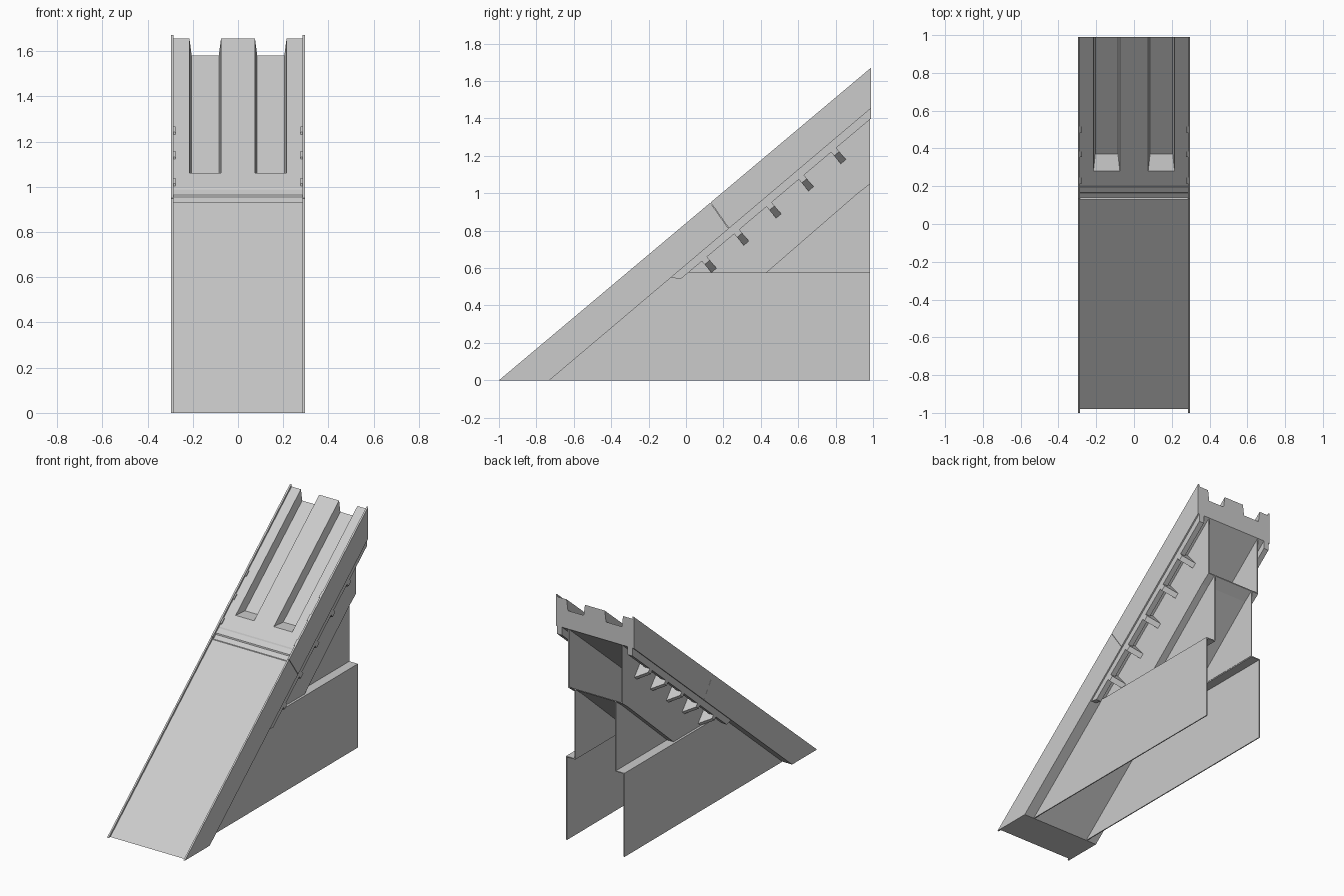
import bpy, bmesh
from mathutils import Vector

cube = bpy.data.objects.get("Cube")
if cube:
    bpy.data.objects.remove(cube)

SLOPE = 0.84
BACK = 0.99

grey = bpy.data.materials.new("light_grey")
grey.use_nodes = True
COLOUR = (0.6, 0.6, 0.6, 1)
grey.diffuse_color = COLOUR
grey.node_tree.nodes["Principled BSDF"].inputs["Base Color"].default_value = COLOUR


def top(y, drop=0.0):
    """Height of the ramp's slope at y, lowered by drop."""
    return SLOPE * (y + 1) - drop


def add_prism(bm, profile, x0, x1):
    """Extrude a closed (y, z) profile from x0 to x1."""
    ends = [[bm.verts.new((x, y, z)) for y, z in profile] for x in (x0, x1)]
    bm.faces.new(ends[0])
    bm.faces.new(ends[1][::-1])
    n = len(profile)
    for i in range(n):
        j = (i + 1) % n
        bm.faces.new((ends[0][i], ends[1][i], ends[1][j], ends[0][j]))


def finish(name, bm, mirror=False):
    bmesh.ops.recalc_face_normals(bm, faces=bm.faces)
    mesh = bpy.data.meshes.new(name)
    bm.to_mesh(mesh)
    bm.free()
    mesh.materials.append(grey)
    ob = bpy.data.objects.new(name, mesh)
    bpy.context.collection.objects.link(ob)
    if mirror:
        ob.modifiers.new("Mirror", 'MIRROR')
    return ob


def prism(name, profile, x0, x1, mirror=False):
    bm = bmesh.new()
    add_prism(bm, profile, x0, x1)
    return finish(name, bm, mirror)


# Sloping deck with a shallow cross joint
DROP = 0.016
deck = prism("ramp_deck", [
    (-0.98, 0), (0.13, top(0.13, DROP)), (0.14, top(0.13, DROP)),
    (0.165, top(0.165, DROP + 0.008)), (0.167, top(0.167, DROP)),
    (0.195, top(0.195, DROP)), (0.198, top(0.198, DROP + 0.005)),
    (0.203, top(0.203, DROP)), (BACK, top(BACK, DROP)),
    (BACK, 1.455), (-0.73, 0)], -0.286, 0.286)

# Two troughs with flared walls and a level front ledge
bm = bmesh.new()
for x0, x1 in ((-0.205, -0.085), (0.085, 0.205)):
    first = len(bm.verts)
    add_prism(bm, [(0.28, 1.06), (0.37, 1.06), (1.2, 1.757), (1.2, 1.9), (0.2, 1.06)], x0, x1)
    bm.verts.ensure_lookup_table()
    middle = (x0 + x1) / 2
    for v in bm.verts[first:]:
        flare = 0.13 * (v.co.z - SLOPE * v.co.y - 0.749)
        v.co.x += flare if v.co.x > middle else -flare
cutter = finish("trough_cutter", bm)
cutter.hide_render = True
cutter.display_type = 'WIRE'
cut = deck.modifiers.new("Troughs", 'BOOLEAN')
cut.operation = 'DIFFERENCE'
cut.solver = 'EXACT'
cut.object = cutter

# Side rails, split at a seam
prism("lower_side_rail", [(-1, 0), (0.13, top(0.13)), (0.228, 0.81), (-0.73, 0)],
      0.285, 0.296, True)
prism("upper_side_rail", [(0.132, top(0.132)), (BACK, top(BACK)), (BACK, 1.455), (0.23, 0.812)],
      0.285, 0.297, True)

# Bar beneath each rail
prism("under_rail_bar", [(-0.08, 0.55), (-0.03, 0.54), (0.0, 0.565), (BACK, 1.40), (BACK, 1.455)],
      0.25, 0.287, True)

# Brackets: square to the slope, outer end slanting in to the wall
along = Vector((0, 1, SLOPE)).normalized()
down = Vector((0, SLOPE, -1)).normalized()
bm = bmesh.new()
for i in range(5):
    y = 0.075 + 0.173 * i
    start = Vector((0, y, SLOPE * (y + 0.73)))
    section = [(0.2, 0), (0.287, 0), (0.287, 0.06), (0.2, 0.12)]
    ends = [[bm.verts.new(start + along * s + down * d + Vector((x, 0, 0)))
             for x, d in section] for s in (-0.018, 0.018)]
    bm.faces.new(ends[0])
    bm.faces.new(ends[1][::-1])
    for a in range(4):
        b = (a + 1) % 4
        bm.faces.new((ends[0][a], ends[1][a], ends[1][b], ends[0][b]))
finish("support_brackets", bm, True)

# Small clips on the inner faces of the rails
bm = bmesh.new()
for y in (0.23, 0.37, 0.5):
    add_prism(bm, [(y - 0.015, top(y - 0.015, 0.02)), (y - 0.015, top(y - 0.015, 0.006)),
                   (y + 0.015, top(y + 0.015, 0.006)), (y + 0.015, top(y + 0.015, 0.02))],
              0.276, 0.286)
finish("rail_clips", bm, True)

# Lower side plates with an inward lip
LIP = 0.575
prism("lower_side_plate", [(-0.73, 0), (0.985, 0), (0.985, LIP), (-0.05, LIP)],
      0.215, 0.222, True)
prism("side_plate_lip", [(-0.03, LIP - 0.006), (0.985, LIP - 0.006), (0.985, LIP), (-0.03, LIP)],
      0.152, 0.22, True)

# Recessed walls above the lip, then wider upper walls and the sloping floor
prism("recessed_wall", [(0.42, LIP), (0.985, LIP), (0.985, 1.05), (0.92, 1.0)],
      0.15, 0.157, True)
prism("upper_wall", [(-0.05, LIP), (0.43, LIP), (0.92, 1.0), (0.985, 1.05),
                     (0.985, 1.46), (0.2, 0.8)], 0.198, 0.206, True)
prism("upper_floor", [(0.43, LIP), (0.92, 1.0), (0.985, 1.05), (0.985, 1.057),
                      (0.918, 1.007), (0.43, LIP + 0.008)], -0.2, 0.2)
